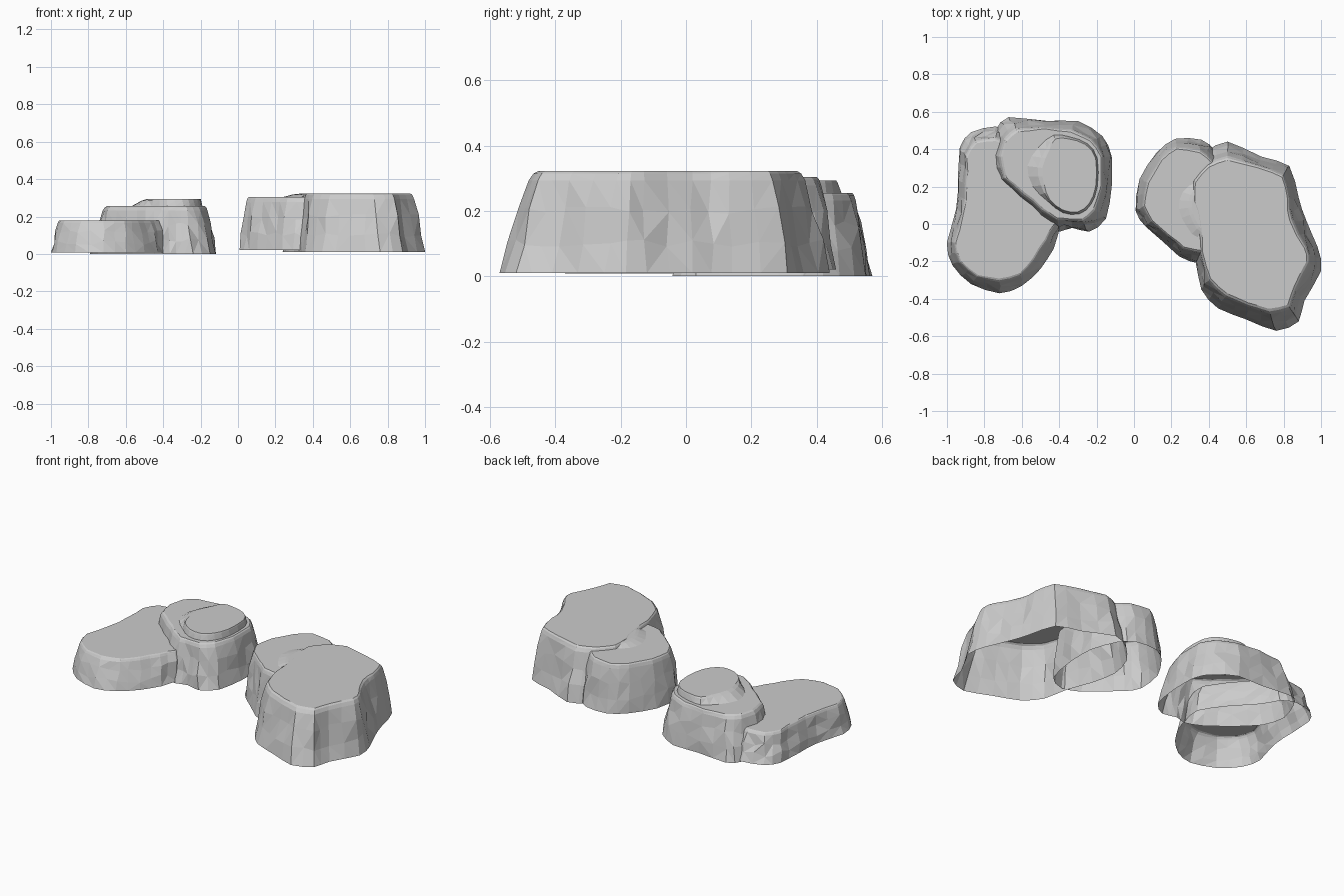
import bpy, bmesh, random
from mathutils import Vector

random.seed(4)

WALL = ((0, 0), (.3, .24), (.62, .5), (.91, .76), (.975, .88), (1, 1))
STEP = ((0, 0), (.8, .7), (1, 1))


def smooth_loop(points, sub):
    # closed spline through (base x, base y, top x, top y) points
    n, out = len(points), []
    for i in range(n):
        p0, p1, p2, p3 = [Vector(points[(i + k) % n]) for k in (-1, 0, 1, 2)]
        for s in range(sub):
            t = s / sub
            out.append(0.5 * (2 * p1 + (p2 - p0) * t
                              + (2 * p0 - 5 * p1 + 4 * p2 - p3) * t * t
                              + (3 * p1 - p0 - 3 * p2 + p3) * t ** 3))
    return out


def loft(bm, points, z0, z1, rows, rough, wave):
    # side wall: rows are (height fraction, blend from base to top outline)
    loop = smooth_loop(points, 2)
    n = len(loop)
    ribs = []  # push alternate columns in and out
    for i in range(n):
        d = loop[(i + 1) % n] - loop[i - 1]
        ribs.append(Vector((d[1], -d[0])).normalized() * ((-1) ** i * wave * random.uniform(.2, 1.4)))
    rings, walls = [], []
    for k, (h, mix) in enumerate(rows):
        ring = []
        for p, rib in zip(loop, ribs):
            q = Vector((p[0], p[1])).lerp(Vector((p[2], p[3])), mix) + rib * (.4 if k == 0 else 1)
            z = z0 + (z1 - z0) * h
            if 0 < k < len(rows) - 3:
                q += Vector((random.uniform(-rough, rough), random.uniform(-rough, rough)))
                z += random.uniform(-1, 1) * rough * 1.6
            ring.append(bm.verts.new((q.x, q.y, z)))
        rings.append(ring)
    for a, b in zip(rings, rings[1:]):
        for i in range(n):
            j = (i + 1) % n
            walls.append(bm.faces.new((a[i], a[j], b[j], b[i])))
    bmesh.ops.triangulate(bm, faces=walls)
    return rings[0], rings[-1]


def rock(name, points, z0, z1, rough=.008, wave=.003, rows=WALL, step=None, step_z=0):
    # open-bottomed shell with a flat top, optionally with a raised step in it
    bm = bmesh.new()
    top = loft(bm, points, z0, z1, rows, rough, wave)[1]
    if step:
        low, high = loft(bm, step, z1, step_z, STEP, 0, 0)
        edges = [bm.edges.get((r[i - 1], r[i])) for r in (top, low) for i in range(len(r))]
        bmesh.ops.triangle_fill(bm, edges=edges, use_beauty=True, normal=(0, 0, 1))
        top = high
    bm.faces.new(top)
    bmesh.ops.recalc_face_normals(bm, faces=bm.faces)
    me = bpy.data.meshes.new(name)
    bm.to_mesh(me)
    bm.free()
    ob = bpy.data.objects.new(name, me)
    bpy.context.collection.objects.link(ob)
    return ob


# left cluster: low ledge
rock("left_low_ledge", [
    (-.72, -.37, -.72, -.29), (-.60, -.33, -.61, -.26), (-.50, -.24, -.54, -.18),
    (-.43, -.13, -.48, -.08), (-.40, -.03, -.43, 0), (-.38, .10, -.42, .10),
    (-.48, .25, -.50, .22), (-.60, .38, -.62, .36), (-.66, .48, -.68, .42),
    (-.74, .52, -.74, .44), (-.87, .49, -.84, .43), (-.93, .41, -.89, .35),
    (-.94, .25, -.89, .20), (-.95, .08, -.91, .05), (-1, -.10, -.95, -.10),
    (-.97, -.22, -.92, -.20), (-.87, -.32, -.83, -.27)], .008, .18)

# left cluster: taller rock with a raised part on its top
rock("left_tall_rock", [
    (-.24, -.04, -.28, .03), (-.15, .03, -.22, .08), (-.12, .20, -.18, .20),
    (-.12, .36, -.18, .36), (-.17, .47, -.24, .445), (-.30, .55, -.34, .49),
    (-.47, .55, -.48, .505), (-.67, .57, -.62, .49), (-.74, .50, -.68, .44),
    (-.79, .36, -.70, .36), (-.75, .22, -.68, .25), (-.63, .10, -.58, .17),
    (-.50, 0, -.49, .09), (-.40, -.04, -.41, .035), (-.33, -.02, -.34, .03)],
    0, .255, step_z=.293, step=[
    (-.29, .055, -.30, .065), (-.23, .105, -.24, .11), (-.196, .20, -.205, .20),
    (-.196, .35, -.205, .35), (-.25, .43, -.26, .425), (-.34, .465, -.35, .455),
    (-.43, .475, -.42, .455), (-.51, .41, -.45, .40), (-.57, .31, -.49, .30),
    (-.54, .20, -.48, .21), (-.46, .12, -.45, .13), (-.38, .06, -.38, .075)])

# right cluster: smaller ledge with a worn ramp up to the big rock
rock("right_ledge", [
    (.01, .07, .06, .10), (.06, -.01, .10, .02), (.15, -.09, .19, -.06),
    (.24, -.17, .27, -.12), (.35, -.21, .37, -.14), (.46, -.15, .45, -.10),
    (.50, .05, .47, .05), (.50, .22, .47, .22), (.44, .38, .42, .32),
    (.36, .45, .35, .38), (.22, .455, .23, .40), (.12, .38, .15, .34),
    (.03, .24, .08, .22)], .02, .304, step_z=.3205, step=[
    (.24, .08, .31, .09), (.28, -.01, .33, .02), (.34, -.07, .37, -.03),
    (.40, .05, .40, .05), (.40, .18, .39, .17), (.33, .22, .35, .18),
    (.26, .17, .32, .15)])

# right cluster: big flat-topped rock
rock("right_big_rock", [
    (.36, -.35, .41, -.29), (.45, -.45, .50, -.37), (.60, -.51, .61, -.42),
    (.76, -.57, .72, -.45), (.88, -.52, .82, -.43), (.91, -.41, .85, -.34),
    (1, -.25, .92, -.20), (.98, -.12, .91, -.13), (.92, .02, .83, .02),
    (.88, .14, .82, .13), (.83, .31, .79, .25), (.68, .36, .66, .30),
    (.50, .44, .50, .34), (.38, .38, .40, .30), (.28, .27, .33, .22),
    (.24, .12, .33, .12), (.27, -.04, .36, 0), (.33, -.20, .37, -.15)], .01, .322)
